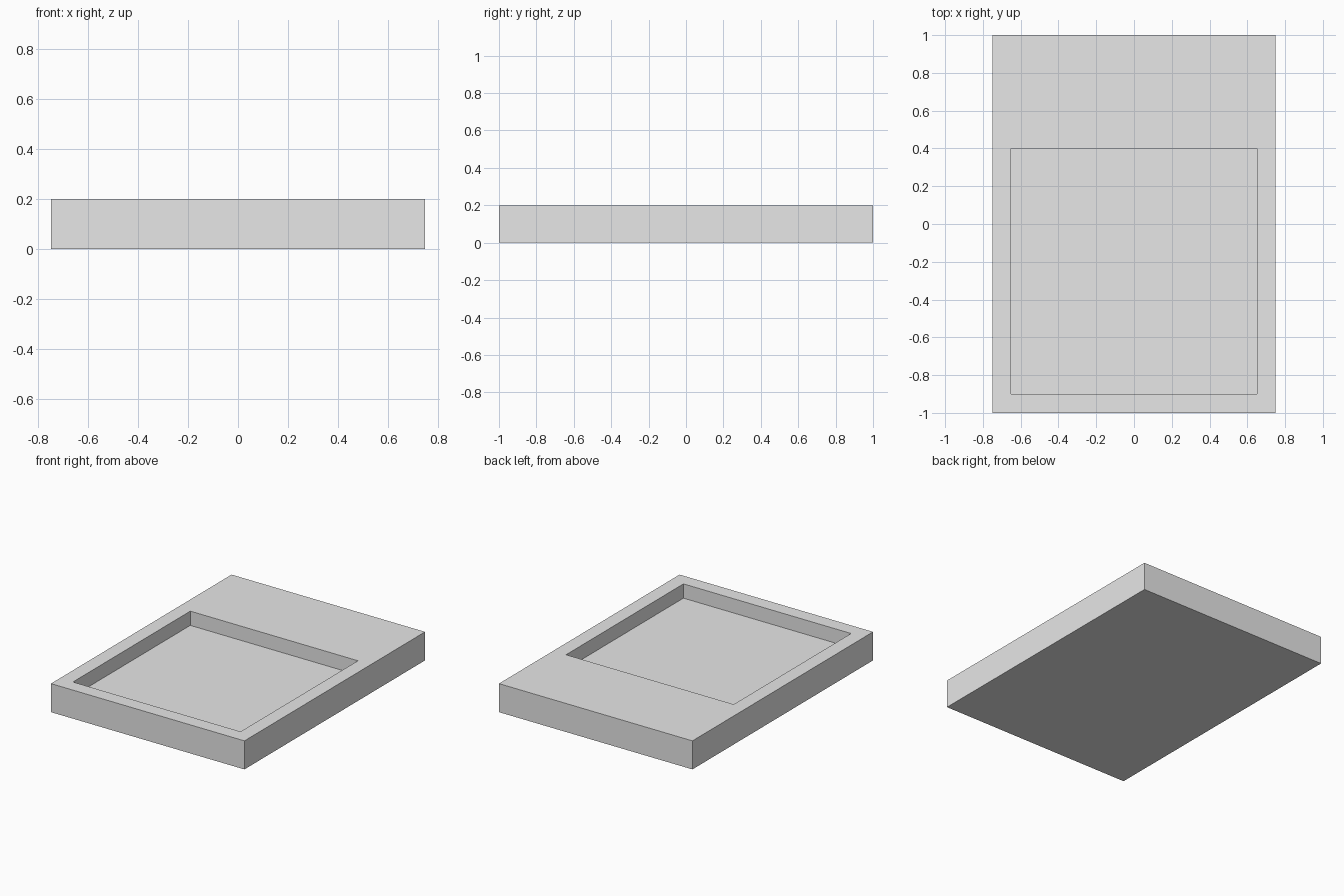
import bpy, bmesh

if "Cube" in bpy.data.objects:
    bpy.data.objects.remove(bpy.data.objects["Cube"])

# Plain grey finish
grey = bpy.data.materials.new("grey")
grey.diffuse_color = (0.8, 0.8, 0.8, 1)
grey.use_nodes = True
grey.node_tree.nodes["Principled BSDF"].inputs["Base Color"].default_value = grey.diffuse_color

# Slab with a rectangular recess toward the front
W, L, H = 0.75, 1.0, 0.2
RX, RY0, RY1, FLOOR = 0.65, -0.9, 0.4, 0.1
ROUND = 0.0495

bm = bmesh.new()


def ring(x, y0, y1, z):
    return [bm.verts.new(p) for p in ((-x, y0, z), (x, y0, z), (x, y1, z), (-x, y1, z))]


def bridge(a, b):
    for i in range(4):
        j = (i + 1) % 4
        bm.faces.new((a[i], a[j], b[j], b[i]))


# Loops from the underside, over the rim and down to the recess floor
loops = [ring(W, -L, L, 0), ring(W, -L, L, H),
         ring(RX, RY0, RY1, H), ring(RX, RY0, RY1, FLOOR)]
bm.faces.new(loops[0][::-1])
for a, b in zip(loops, loops[1:]):
    bridge(a, b)
bm.faces.new(loops[-1])

# Round every real edge, leaving the flat rim seams alone
edges = [e for e in bm.edges if e.calc_face_angle(0) > 0.5]
bmesh.ops.bevel(bm, geom=edges, offset=ROUND, offset_type='OFFSET',
                segments=6, profile=0.5, affect='EDGES', clamp_overlap=True)
bmesh.ops.recalc_face_normals(bm, faces=bm.faces)

mesh = bpy.data.meshes.new("recessed_tray")
bm.to_mesh(mesh)
bm.free()
mesh.materials.append(grey)
tray = bpy.data.objects.new("recessed_tray", mesh)
bpy.context.collection.objects.link(tray)

# Smooth rounded edges
bpy.context.view_layer.objects.active = tray
tray.select_set(True)
bpy.ops.object.shade_smooth_by_angle(angle=0.6)
